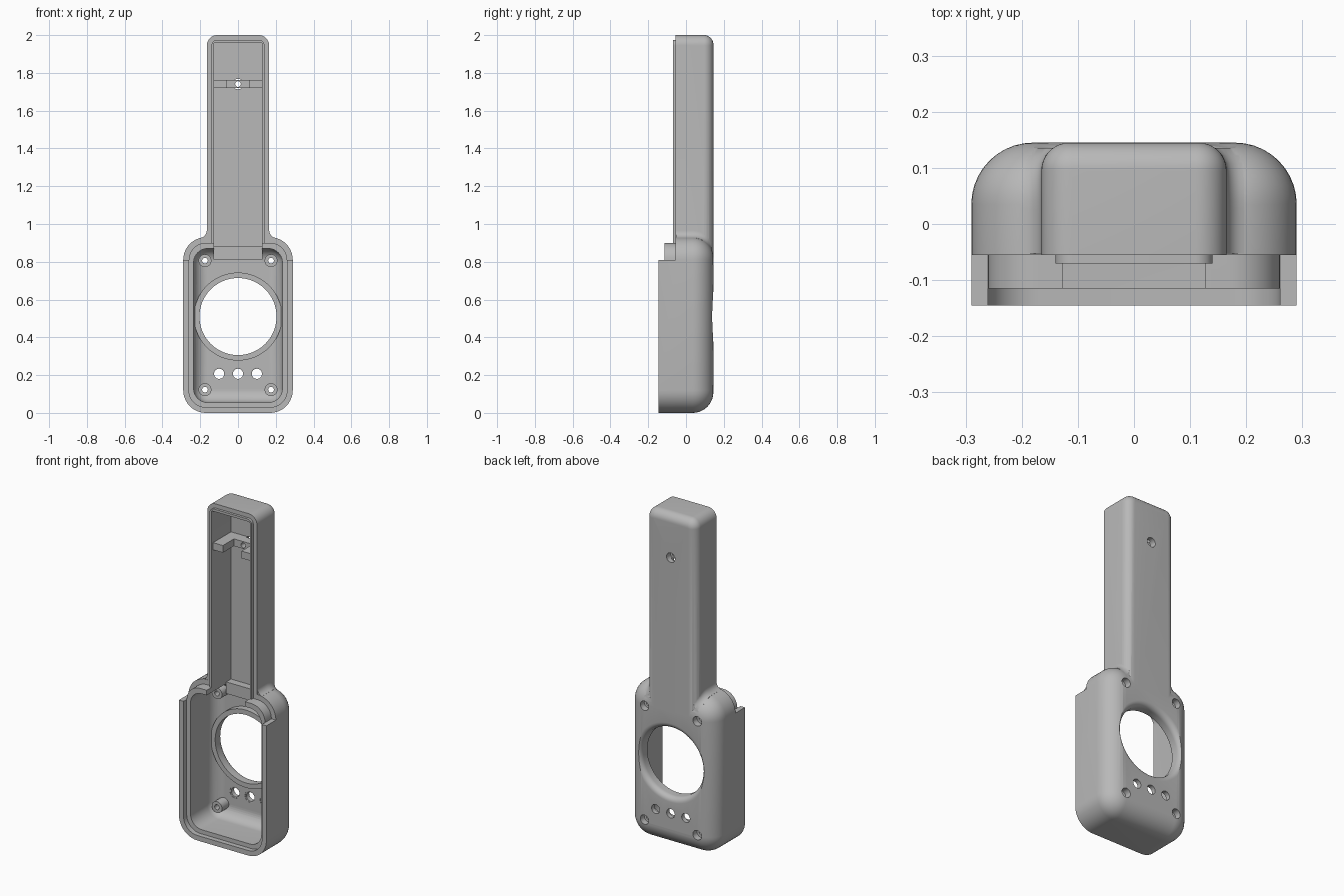
import bpy
import bmesh
from math import sin, cos, pi, sqrt, atan2

cube = bpy.data.objects.get("Cube")
if cube:
    bpy.data.objects.remove(cube)

grey = bpy.data.materials.new("plain grey")
grey.use_nodes = True
grey.diffuse_color = (0.48, 0.48, 0.48, 1)
grey.node_tree.nodes["Principled BSDF"].inputs["Base Color"].default_value = (0.48, 0.48, 0.48, 1)


def loft(name, loops):
    """Closed solid through matching loops of points."""
    bm = bmesh.new()
    rings = [[bm.verts.new(p) for p in loop] for loop in loops]
    n = len(rings[0])
    for a, b in zip(rings, rings[1:]):
        for i in range(n):
            j = (i + 1) % n
            bm.faces.new((a[i], a[j], b[j], b[i]))
    bm.faces.new(rings[0])
    bm.faces.new(rings[-1])
    bmesh.ops.remove_doubles(bm, verts=bm.verts, dist=1e-5)
    bmesh.ops.recalc_face_normals(bm, faces=bm.faces)
    mesh = bpy.data.meshes.new(name)
    bm.to_mesh(mesh)
    bm.free()
    mesh.materials.append(grey)
    obj = bpy.data.objects.new(name, mesh)
    bpy.context.collection.objects.link(obj)
    return obj


def slab(name, half, z0, z1, r, layers, cx=0, seg=10):
    """Rounded rectangle in xz, lofted along y through (y, inset) layers."""
    loops = []
    for y, inset in layers:
        rad = max(r - inset, 0.003)
        hx, hz, cz = half - inset - rad, (z1 - z0) / 2 - inset - rad, (z0 + z1) / 2
        loop = []
        for q, (sx, sz) in enumerate([(1, 1), (-1, 1), (-1, -1), (1, -1)]):
            for k in range(seg + 1):
                a = (q + k / seg) * pi / 2
                loop.append((cx + sx * hx + rad * cos(a), y, cz + sz * hz + rad * sin(a)))
        loops.append(loop)
    return loft(name, loops)


def disc(name, x, z, r, layers, seg=8):
    return slab(name, r, z - r, z + r, r, layers, x, seg)


def rounded_back(front, back, r, steps=10):
    """Layers that end in a quarter-round edge."""
    arc = [(back - r + r * sin(k / steps * pi / 2), r - r * cos(k / steps * pi / 2))
           for k in range(steps + 1)]
    return [(front, 0)] + arc


def combine(tool, operation):
    mod = body.modifiers.new("combine", 'BOOLEAN')
    mod.operation, mod.solver, mod.object = operation, 'EXACT', tool
    bpy.context.view_layer.objects.active = body
    bpy.ops.object.modifier_apply(modifier=mod.name)
    bpy.data.objects.remove(tool)


def add(tool):
    combine(tool, 'UNION')


def cut(tool):
    combine(tool, 'DIFFERENCE')


BACK, STEP, INNER = 0.145, -0.055, 0.115
HEAD_R, HANDLE_R = 0.11, 0.05

# Head with a lowered top end and a stepped rim
body = slab("housing_shell", 0.29, 0, 0.93, 0.12, rounded_back(-0.145, BACK, HEAD_R))
cut(slab("top_step", 0.5, 0.81, 1.2, 0.003, [(-0.3, 0), (STEP, 0)]))
add(slab("inner_lip", 0.26, 0.03, 0.90, 0.09, [(-0.115, 0), (0, 0)]))
cut(slab("rim_groove", 0.26, 0.03, 0.90, 0.09, [(-0.3, 0), (-0.115, 0)]))

# Handle and its raised lip
add(slab("handle", 0.165, 0.6, 2.0, 0.055, rounded_back(STEP, BACK, HANDLE_R)))
add(slab("handle_lip", 0.14, 0.85, 1.975, 0.03, [(-0.07, 0), (0, 0)]))


# Blended shoulders between handle and head
def shoulder(side, f=0.04, steps=6):
    loops = []
    for k in range(15):
        y = STEP + 0.002 + k / 14 * 0.188
        t = max(y - BACK + HEAD_R, 0)
        head = 0.12 - HEAD_R + sqrt(HEAD_R ** 2 - t * t)
        t = max(y - BACK + HANDLE_R, 0)
        half = 0.165 - HANDLE_R + sqrt(HANDLE_R ** 2 - t * t)
        cx = half + f
        dx = max(cx - 0.17, 0)
        dz = sqrt((head + f) ** 2 - dx * dx)
        end = atan2(dz, dx)
        pts = [(0.09, 0.8), (0.09, 0.81 + dz)]
        for i in range(steps + 1):
            a = pi + end * i / steps
            pts.append((cx + f * cos(a), 0.81 + dz + f * sin(a)))
        pts.append((pts[-1][0] - 0.003, 0.8))
        loops.append([(side * x, y, z) for x, z in pts])
    return loft("shoulder", loops)


for side in (-1, 1):
    add(shoulder(side))

# Hollow inside
cut(slab("head_cavity", 0.235, 0.055, 0.87, 0.075, rounded_back(-0.3, INNER, 0.07)))
cut(slab("handle_cavity", 0.127, 0.80, 1.96, 0.006, [(-0.3, 0), (INNER, 0)], seg=2))

# Handle cross rib with a notch, and the block at the handle foot
add(slab("cross_rib", 0.135, 1.72, 1.763, 0.003, [(STEP, 0), (0.125, 0)], seg=1))
cut(slab("rib_notch", 0.062, 1.70, 1.78, 0.003, [(-0.3, 0), (0.05, 0)], seg=1))
add(slab("foot_block", 0.13, 0.81, 0.88, 0.003, [(0.07, 0), (0.125, 0)], seg=1))

# Large window with an inner collar and a rounded outer edge
add(disc("window_collar", 0, 0.51, 0.233, [(0.075, 0), (0.12, 0)], 20))
flare = [(0.113 + 0.032 * sin(a), -0.032 * (1 - cos(a)))
         for a in (k / 6 * pi / 2 for k in range(7))]
cut(disc("window", 0, 0.51, 0.204, [(-0.3, 0)] + flare + [(0.2, -0.032)], 20))

# Three button holes
for x in (-0.1, 0, 0.1):
    cut(disc("button_hole", x, 0.207, 0.027,
             [(0.05, -0.007), (0.117, -0.007), (0.118, 0), (0.2, 0)]))

# Screw posts with counterbored holes
for z in (0.123, 0.806):
    for x in (-0.175, 0.175):
        add(disc("screw_post", x, z, 0.034, [(0.05, 0), (0.128, 0)]))
for x, z in [(-0.175, 0.123), (0.175, 0.123), (-0.175, 0.806), (0.175, 0.806), (0, 1.741)]:
    cut(disc("screw_hole", x, z, 0.015,
             [(0.02, 0), (0.105, 0), (0.106, -0.013), (0.2, -0.013)]))

bpy.ops.object.select_all(action='DESELECT')
body.select_set(True)
bpy.context.view_layer.objects.active = body
bpy.ops.object.shade_smooth_by_angle(angle=0.52)
